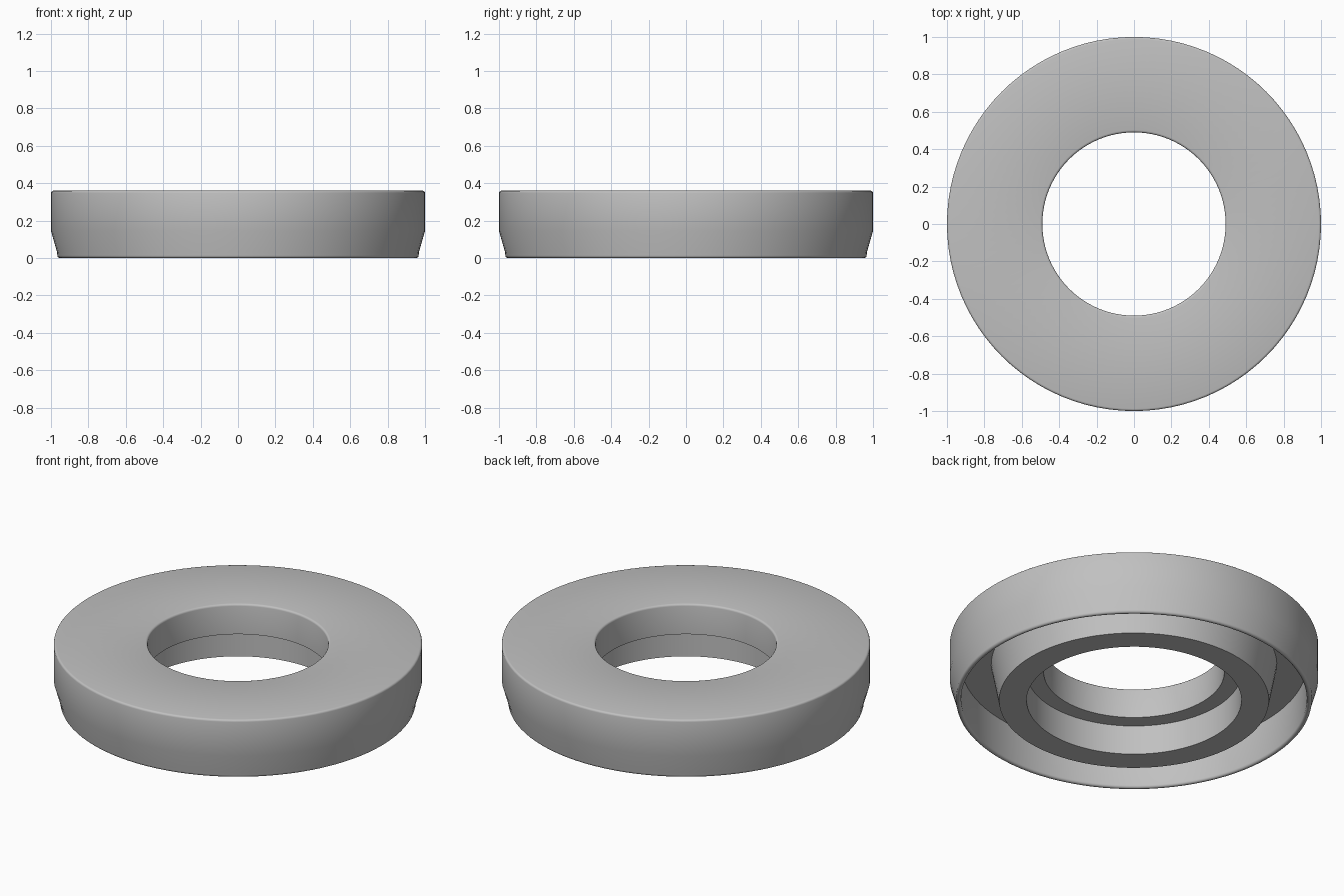
import bpy, bmesh, math

cube = bpy.data.objects.get("Cube")
if cube:
    bpy.data.objects.remove(cube, do_unlink=True)

SEGMENTS = 96

# Plain grey material
grey = bpy.data.materials.new("grey")
grey.use_nodes = True
colour = (0.53, 0.53, 0.53, 1)
grey.diffuse_color = colour
grey.node_tree.nodes["Principled BSDF"].inputs["Base Color"].default_value = colour


def lathe(name, profile, material):
    """Revolve a closed (radius, height) profile around z."""
    bm = bmesh.new()
    verts = [bm.verts.new((r, 0, z)) for r, z in profile]
    edges = [bm.edges.new((a, b)) for a, b in zip(verts, verts[1:] + verts[:1])]
    bmesh.ops.spin(bm, geom=verts + edges, cent=(0, 0, 0), axis=(0, 0, 1),
                   angle=math.tau, steps=SEGMENTS, use_merge=False)
    bmesh.ops.remove_doubles(bm, verts=bm.verts, dist=0.0005)
    bmesh.ops.recalc_face_normals(bm, faces=bm.faces)
    mesh = bpy.data.meshes.new(name)
    bm.to_mesh(mesh)
    bm.free()
    mesh.materials.append(material)
    obj = bpy.data.objects.new(name, mesh)
    bpy.context.collection.objects.link(obj)
    bpy.ops.object.select_all(action="DESELECT")
    obj.select_set(True)
    bpy.context.view_layer.objects.active = obj
    bpy.ops.object.shade_smooth_by_angle(angle=math.radians(32))
    return obj


def rounded(corner, size, start, end, steps=3):
    """Quarter-arc points round a corner, between two angles in degrees."""
    cr, cz = corner
    angles = [math.radians(start + (end - start) * i / steps) for i in range(steps + 1)]
    return [(cr + size * math.cos(a), cz + size * math.sin(a)) for a in angles]


profile = (
    # rounded upper rim of the bore, then the flat top and outer rim
    rounded((0.502, 0.348), 0.012, 180, 90)
    + rounded((0.988, 0.348), 0.012, 90, 0)
    # outer wall and tapered skirt
    + [(1.0, 0.145), (0.967, 0.03)]
    # rounded lip
    + rounded((0.952, 0.014), 0.014, 0, -180, 6)
    # underside channel
    + [(0.938, 0.23), (0.775, 0.23)]
    # inner hub with stepped bore
    + [(0.732, 0.004), (0.583, 0.004), (0.583, 0.18), (0.49, 0.18)]
)
lathe("ring_body", profile, grey)
